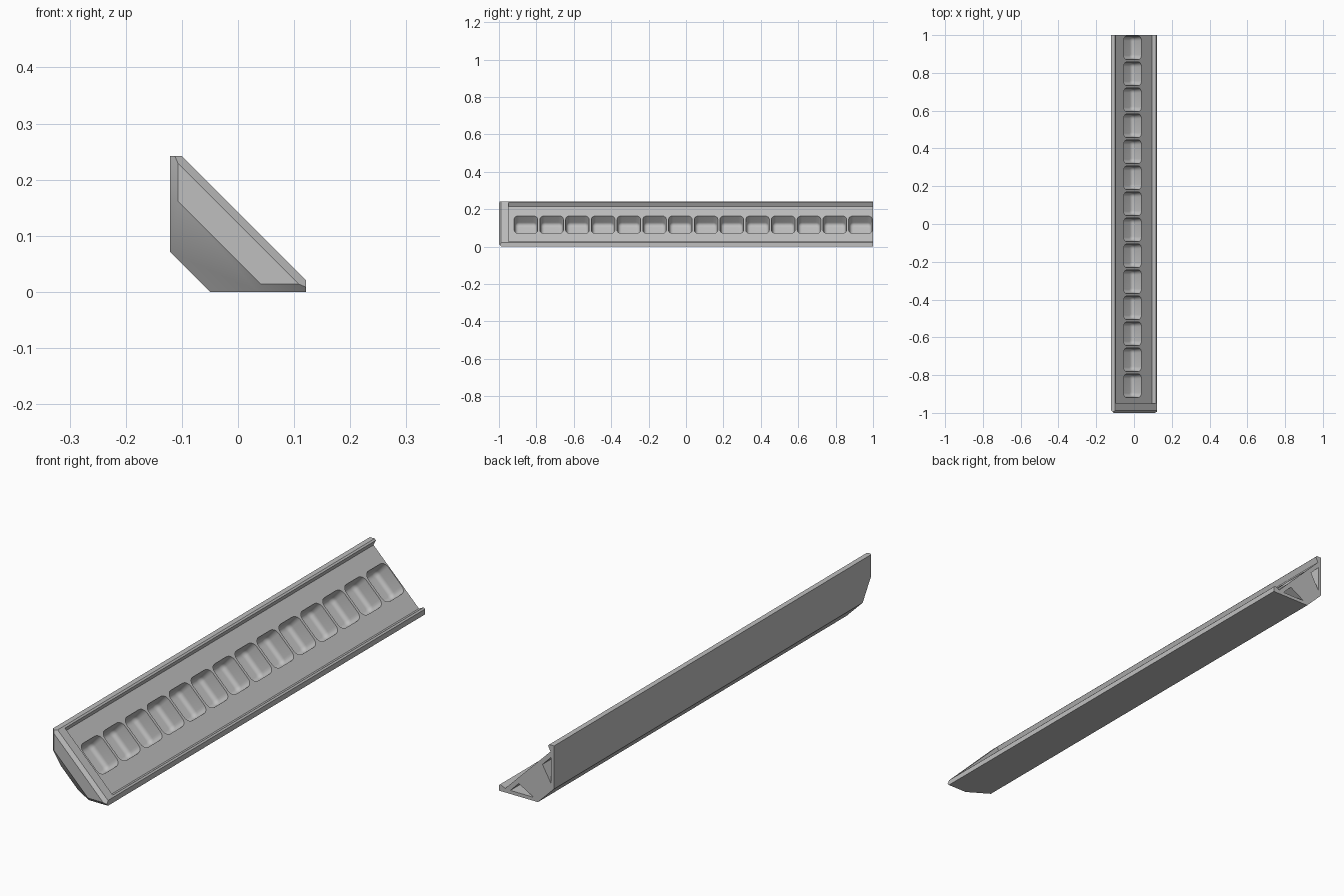
import bpy, bmesh, math
from mathutils import Vector

if "Cube" in bpy.data.objects:
    bpy.data.objects.remove(bpy.data.objects["Cube"])

R2 = math.sqrt(2)
MID = 0.121                       # section is symmetric about z - x = MID


def mirror(pts):
    """Mirror section points across the diagonal symmetry line."""
    return [(z - MID, x + MID) for x, z in reversed(pts)]


def loft(bm, rings):
    """Closed solid through rings with equal point counts."""
    vs = [[bm.verts.new(p) for p in r] for r in rings]
    n = len(vs[0])
    for a, b in zip(vs, vs[1:]):
        for i in range(n):
            j = (i + 1) % n
            bm.faces.new((a[i], a[j], b[j], b[i]))
    bm.faces.new(vs[0][::-1])
    bm.faces.new(vs[-1])


def extrude(bm, profile, y0, y1):
    loft(bm, [[(x, y, z) for x, z in profile] for y in (y0, y1)])


def make_object(name, bm):
    bmesh.ops.recalc_face_normals(bm, faces=bm.faces)
    me = bpy.data.meshes.new(name)
    bm.to_mesh(me)
    bm.free()
    ob = bpy.data.objects.new(name, me)
    bpy.context.collection.objects.link(ob)
    return ob


def cut(target, cutter):
    mod = target.modifiers.new("cut", 'BOOLEAN')
    mod.operation = 'DIFFERENCE'
    mod.solver = 'EXACT'
    mod.object = cutter
    bpy.context.view_layer.objects.active = target
    bpy.ops.object.modifier_apply(modifier=mod.name)
    bpy.data.objects.remove(cutter)


# Solid corner rail with a bevelled front end
bm = bmesh.new()
extrude(bm, [(-0.121, 0.242), (-0.10, 0.242), (0.121, 0.021), (0.121, 0),
             (-0.05, 0), (-0.121, 0.071)], -1, 1)
bevels = [  # point on the plane, outward normal
    ((-0.107, -1, 0.2), (-0.012, -0.014, 0)),
    ((0.05, -1, 0.014), (0, -0.014, -0.012)),
    ((0.061, -1, 0.061), (0.012 / R2, -0.014, 0.012 / R2)),
    ((0.0275, -1, 0.0275), (-0.065 / R2, -0.105 / R2, -0.065 / R2)),
]
for co, no in bevels:
    res = bmesh.ops.bisect_plane(bm, geom=bm.verts[:] + bm.edges[:] + bm.faces[:],
                                 plane_co=co, plane_no=Vector(no).normalized(),
                                 clear_outer=True)
    edges = [e for e in res['geom_cut'] if isinstance(e, bmesh.types.BMEdge)]
    bmesh.ops.contextual_create(bm, geom=edges)
rail = make_object("corner_rail", bm)

# Sloped channel between the two lips, and the hollow on each side of the core
bm = bmesh.new()
lip = [(-0.105, 0.215), (-0.085, 0.255)]
extrude(bm, lip + mirror(lip), -0.95, 1.1)
hollow = [(-0.107, 0.192), (-0.07, 0.155), (-0.107, 0.09)]
for tri in (hollow, mirror(hollow)):
    extrude(bm, tri, -0.93, 1.1)
cut(rail, make_object("channel_cutter", bm))


# Row of rounded pockets sunk into the sloped face
def rounded_rect(hu, hv, r, depth, y):
    pts = []
    for k, (su, sv) in enumerate(((1, 1), (-1, 1), (-1, -1), (1, -1))):
        for s in range(6):
            a = math.pi / 2 * (k + s / 5)
            u = su * (hu - r) + r * math.cos(a)
            v = sv * (hv - r) + r * math.sin(a)
            pts.append((-0.0075 - (v + depth) / R2, y + u,
                        0.1175 + (v - depth) / R2))
    return pts


DEPTH, FILLET = 0.062, 0.018
levels = [(-0.01, -0.001), (DEPTH - FILLET, 0.005)]
for s in range(1, 6):
    a = math.pi / 2 * s / 5
    levels.append((DEPTH - FILLET * (1 - math.sin(a)),
                   0.005 + FILLET * (1 - math.cos(a))))
bm = bmesh.new()
for i in range(14):
    y = -0.856 + i * 0.1376
    loft(bm, [rounded_rect(0.063 - t, 0.067 - t, 0.026 - t * 0.8, d, y)
              for d, t in levels])
cut(rail, make_object("pocket_cutter", bm))

# Single grey finish
mat = bpy.data.materials.new("grey")
mat.diffuse_color = (0.52, 0.52, 0.52, 1)
mat.use_nodes = True
mat.node_tree.nodes["Principled BSDF"].inputs["Base Color"].default_value = mat.diffuse_color
rail.data.materials.clear()
rail.data.materials.append(mat)
for p in rail.data.polygons:
    p.material_index = 0
bpy.ops.object.select_all(action='DESELECT')
rail.select_set(True)
bpy.context.view_layer.objects.active = rail
bpy.ops.object.shade_smooth_by_angle(angle=math.radians(30))
